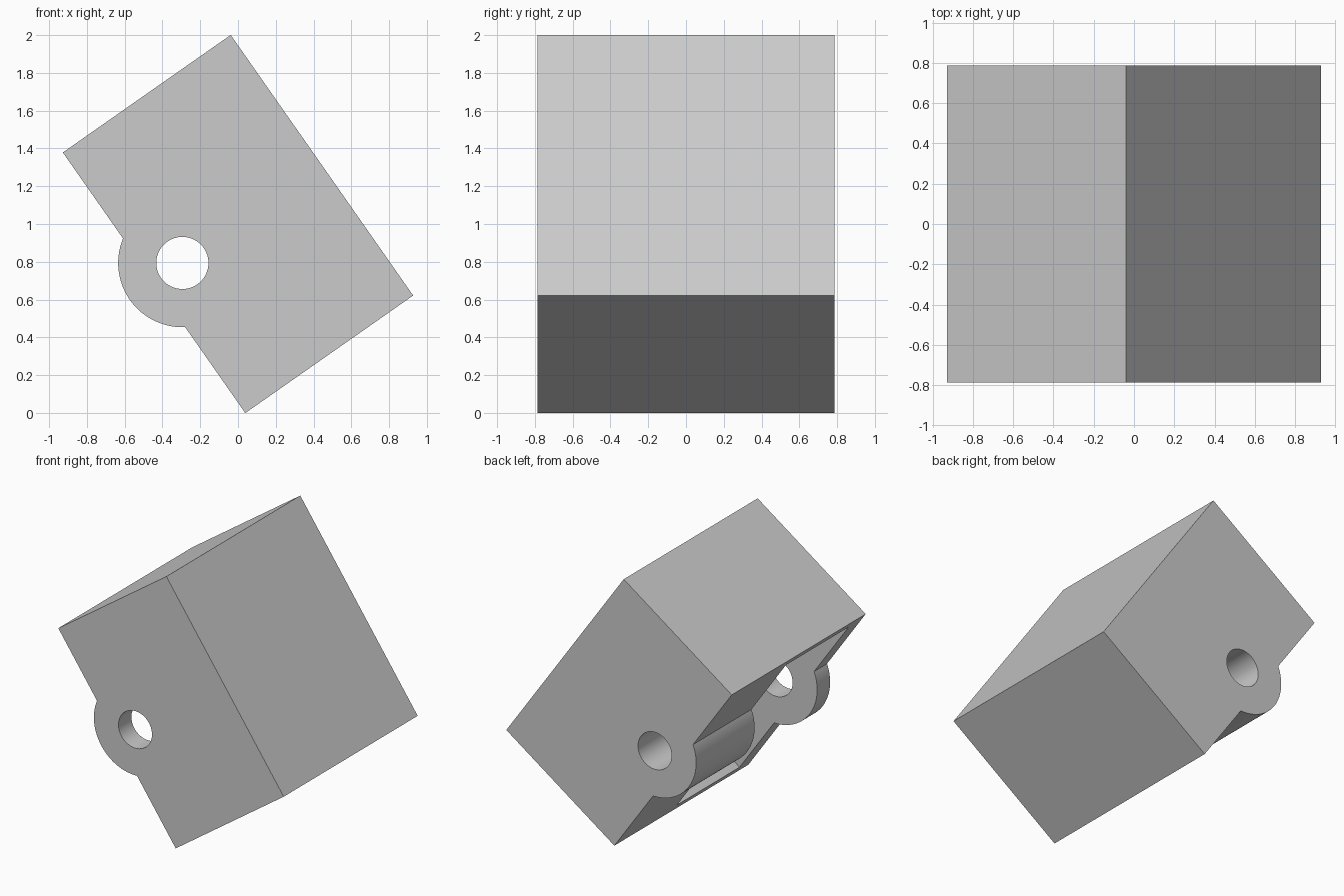
import bpy, bmesh, math
from mathutils import Vector

cube = bpy.data.objects.get("Cube")
if cube:
    bpy.data.objects.remove(cube, do_unlink=True)

# Overall sizes
TILT = math.radians(35.0)
LENGTH, DEPTH, HALF_Y = 1.684, 1.085, 0.787
WALL = 0.06
CAVITY_Y = (-0.635, 0.10)
HOLE_X, LUG_R, HOLE_R = 0.183, 0.34, 0.138

ACROSS = Vector((math.cos(TILT), 0, math.sin(TILT)))
ALONG = Vector((-math.sin(TILT), 0, math.cos(TILT)))
ORIGIN = Vector((0, 0, 1)) - ACROSS * DEPTH / 2

grey = bpy.data.materials.new("light grey")
grey.use_nodes = True
grey.diffuse_color = (0.6, 0.6, 0.6, 1)
grey.node_tree.nodes["Principled BSDF"].inputs["Base Color"].default_value = (0.6, 0.6, 0.6, 1)


def prism(name, profile, y0, y1):
    """Extrude a tilted (across, along) outline from y0 to y1."""
    bm = bmesh.new()
    verts = [bm.verts.new(ORIGIN + ACROSS * a + ALONG * b + Vector((0, y0, 0)))
             for a, b in profile]
    face = bm.faces.new(verts)
    ext = bmesh.ops.extrude_face_region(bm, geom=[face])
    moved = [g for g in ext["geom"] if isinstance(g, bmesh.types.BMVert)]
    bmesh.ops.translate(bm, verts=moved, vec=(0, y1 - y0, 0))
    bmesh.ops.recalc_face_normals(bm, faces=bm.faces)
    mesh = bpy.data.meshes.new(name)
    bm.to_mesh(mesh)
    bm.free()
    mesh.materials.append(grey)
    obj = bpy.data.objects.new(name, mesh)
    bpy.context.collection.objects.link(obj)
    return obj


def arc(radius, start, end, steps):
    angles = [start + (end - start) * i / steps for i in range(steps + 1)]
    return [(HOLE_X + radius * math.cos(t), radius * math.sin(t)) for t in angles]


def rect(a0, a1, half):
    return [(a0, -half), (a1, -half), (a1, half), (a0, half)]


# Block outline with a rounded lug bulging from the open side
meet = math.acos(-HOLE_X / LUG_R)
outline = rect(0, DEPTH, LENGTH / 2) + arc(LUG_R, meet, 2 * math.pi - meet, 40)
body = prism("housing", outline, -HALF_Y, HALF_Y)

# Pocket and pin hole
pocket = prism("pocket_cutter", rect(-0.5, DEPTH - WALL, LENGTH / 2 - WALL), *CAVITY_Y)
hole = prism("pin_hole_cutter", arc(HOLE_R, 0, 2 * math.pi, 64)[:-1], -1, 1)

bpy.context.view_layer.objects.active = body
for cutter in (pocket, hole):
    cutter.hide_render = True
    mod = body.modifiers.new(cutter.name, "BOOLEAN")
    mod.operation = "DIFFERENCE"
    mod.solver = "EXACT"
    mod.object = cutter
    bpy.ops.object.modifier_apply(modifier=mod.name)
    bpy.data.objects.remove(cutter, do_unlink=True)

# Smooth the round surfaces, keep the edges sharp
bpy.ops.object.select_all(action="DESELECT")
body.select_set(True)
bpy.ops.object.shade_smooth_by_angle(angle=math.radians(30))
